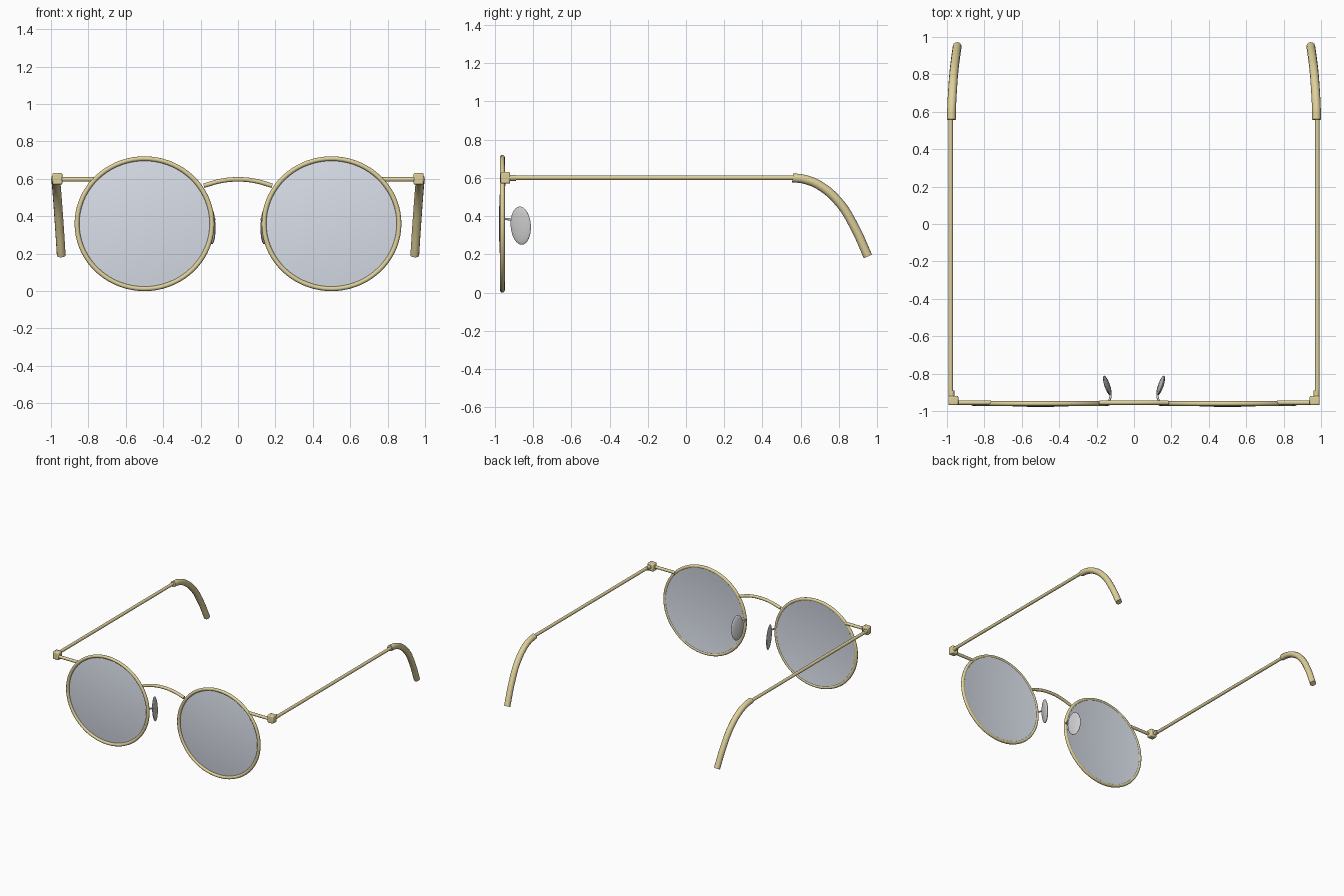
import bpy, bmesh, math
from mathutils import Vector

if "Cube" in bpy.data.objects:
    bpy.data.objects.remove(bpy.data.objects["Cube"])


def material(name, color):
    m = bpy.data.materials.new(name)
    m.diffuse_color = color
    m.use_nodes = True
    m.node_tree.nodes["Principled BSDF"].inputs["Base Color"].default_value = m.diffuse_color
    return m


GOLD = material("gold_metal", (0.74, 0.64, 0.33, 1))
GLASS = material("tinted_lens", (0.70, 0.74, 0.82, 1))


def finish(ob, name, mat=None, mirror=True):
    """Name, colour, smooth and mirror a part across x = 0."""
    ob.name = name
    if mat:
        ob.data.materials.clear()
        ob.data.materials.append(mat)
    bpy.ops.object.select_all(action='DESELECT')
    ob.select_set(True)
    bpy.context.view_layer.objects.active = ob
    bpy.ops.object.transform_apply(location=True, rotation=True, scale=True)
    if mirror:
        ob.modifiers.new("mirror", 'MIRROR').use_axis[0] = True
    bpy.ops.object.shade_smooth_by_angle(angle=math.radians(40))
    return ob


def tube(name, pts, r, mat=GOLD, mirror=True, smooth=True):
    """Round capped tube along a path."""
    cu = bpy.data.curves.new(name, 'CURVE')
    cu.dimensions = '3D'
    cu.bevel_depth = r
    cu.bevel_resolution = 4
    cu.use_fill_caps = True
    if smooth:
        sp = cu.splines.new('BEZIER')
        sp.bezier_points.add(len(pts) - 1)
        for bp, p in zip(sp.bezier_points, pts):
            bp.co = p
            bp.handle_left_type = bp.handle_right_type = 'AUTO'
        sp.resolution_u = 8
    else:
        sp = cu.splines.new('POLY')
        sp.points.add(len(pts) - 1)
        for sp_pt, p in zip(sp.points, pts):
            sp_pt.co = (*p, 1)
    ob = bpy.data.objects.new(name, cu)
    bpy.context.collection.objects.link(ob)
    bpy.ops.object.select_all(action='DESELECT')
    ob.select_set(True)
    bpy.context.view_layer.objects.active = ob
    bpy.ops.object.convert(target='MESH')
    return finish(bpy.context.object, name, mat, mirror)


# Lens rims: slightly wide oval rings
bpy.ops.mesh.primitive_torus_add(major_segments=72, minor_segments=12, major_radius=1,
                                 minor_radius=0.0125 / 0.355,
                                 location=(0.5, -0.96, 0.36),
                                 rotation=(math.pi / 2, 0, 0))
rim = bpy.context.object
rim.scale = (0.361, 0.348, 0.355)
finish(rim, "lens_rim", GOLD)

# Lenses: thin shells domed toward the front
bm = bmesh.new()
N, R = 64, 8
profile = [(k / R, -0.978 + 0.020 * (k / R) ** 2) for k in range(R + 1)]
profile += [(k / R, -0.970 + 0.018 * (k / R) ** 2) for k in range(R, -1, -1)]
rings = []
for t, y in profile:
    count = N if t > 0 else 1
    rings.append([bm.verts.new((0.5 + 0.354 * t * math.cos(2 * math.pi * i / N), y,
                                0.36 + 0.341 * t * math.sin(2 * math.pi * i / N)))
                  for i in range(count)])
for a, b in zip(rings, rings[1:]):
    for i in range(N):
        j = (i + 1) % N
        quad = [a[i % len(a)], a[j % len(a)], b[j % len(b)], b[i % len(b)]]
        bm.faces.new(list(dict.fromkeys(quad)))
bmesh.ops.recalc_face_normals(bm, faces=bm.faces)
me = bpy.data.meshes.new("lens")
bm.to_mesh(me)
bm.free()
lens = bpy.data.objects.new("lens", me)
bpy.context.collection.objects.link(lens)
finish(lens, "lens", GLASS)

# Bridge arching between the rims
tube("bridge", [(-0.183, -0.955, 0.563), (-0.095, -0.955, 0.588), (0, -0.955, 0.597),
                (0.095, -0.955, 0.588), (0.183, -0.955, 0.563)], 0.012, mirror=False)

# End pieces from rim to hinge
tube("end_piece", [(0.765, -0.955, 0.597), (0.95, -0.955, 0.597)], 0.012, smooth=False)

# Hinge blocks with softened edges
bpy.ops.mesh.primitive_cube_add(size=1, location=(0.966, -0.944, 0.6))
block = bpy.context.object
block.scale = (0.054, 0.05, 0.062)
finish(block, "hinge_block", GOLD)
bev = block.modifiers.new("bevel", 'BEVEL')
bev.width = 0.008
bev.segments = 2

# Hinge collars and straight temple arms
tube("hinge_collar", [(0.976, -0.94, 0.6), (0.976, -0.89, 0.6)], 0.016, smooth=False)
tube("temple_arm", [(0.98, -0.94, 0.6), (0.98, 0.58, 0.6)], 0.0125, smooth=False)

# Curved ear tips
tube("ear_tip", [(0.976, 0.558, 0.600), (0.975, 0.62, 0.592), (0.971, 0.70, 0.559),
                 (0.964, 0.80, 0.472), (0.955, 0.88, 0.345), (0.945, 0.951, 0.190)], 0.0235)

# Nose pads: flattened ovals angled to the nose, with thin wire arms
bpy.ops.mesh.primitive_uv_sphere_add(segments=32, ring_count=16, radius=1,
                                     location=(0.143, -0.864, 0.35),
                                     rotation=(math.radians(3), math.radians(3), math.radians(-19)))
pad = bpy.context.object
pad.scale = (0.014, 0.056, 0.1)
finish(pad, "nose_pad")
tube("pad_arm", [(0.138, -0.955, 0.385), (0.126, -0.925, 0.383),
                 (0.132, -0.895, 0.375), (0.143, -0.87, 0.365)], 0.006, mat=None)
